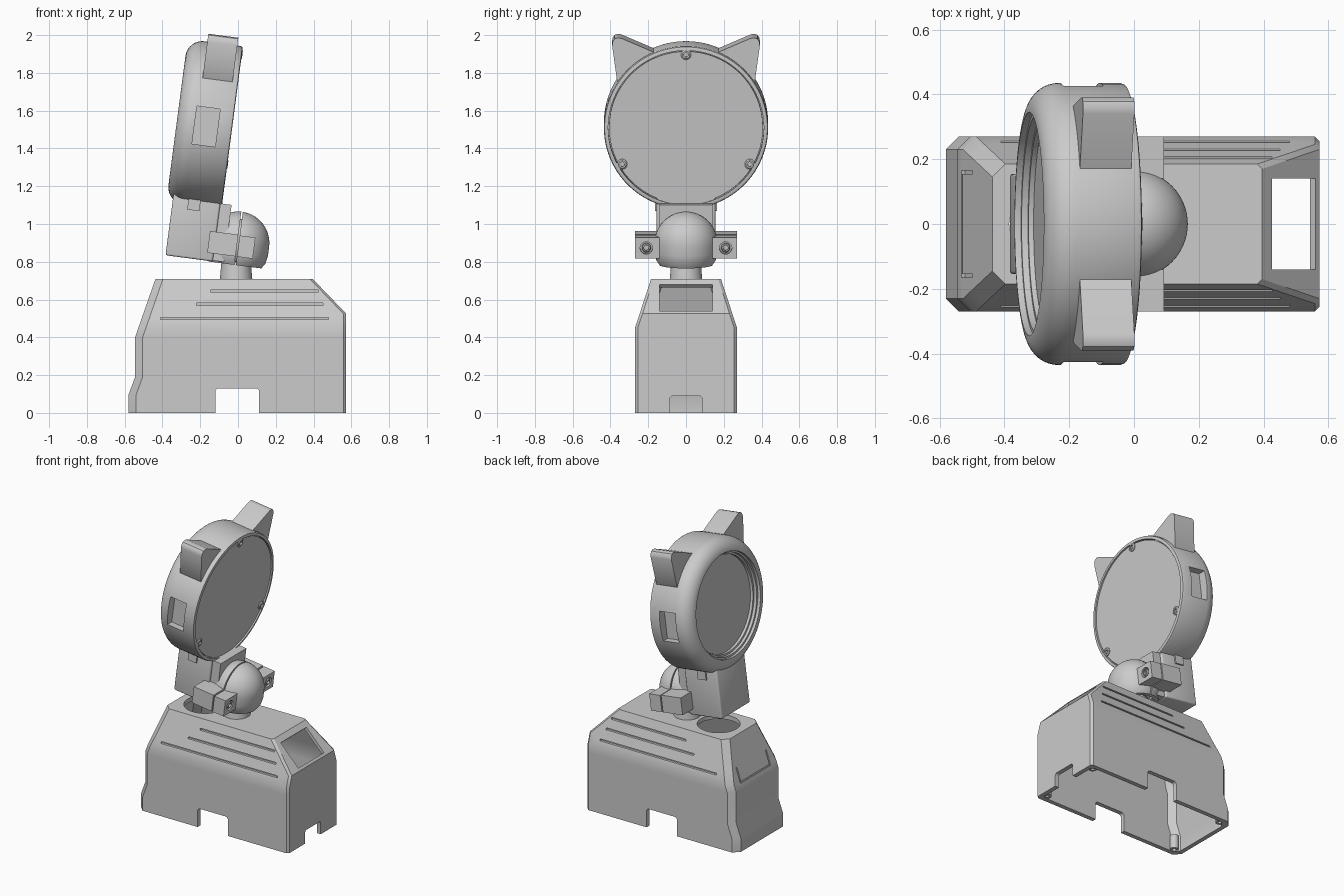
import bpy, bmesh
from math import radians, sin, cos, pi
from mathutils import Matrix, Vector

if "Cube" in bpy.data.objects:
    bpy.data.objects.remove(bpy.data.objects["Cube"])

I = Matrix.Identity(4)
T = lambda *v: Matrix.Translation(Vector(v))
# tilted frame of the head: origin at the ball joint, leaning toward +x
HEAD = T(0, 0, 0.9) @ Matrix.Rotation(radians(7.5), 4, 'Y')
TO_X = Matrix.Rotation(radians(90), 4, 'Y')


def finish(name, bm, mat=I):
    bmesh.ops.remove_doubles(bm, verts=bm.verts[:], dist=1e-5)
    bmesh.ops.transform(bm, matrix=mat, verts=bm.verts[:])
    bmesh.ops.recalc_face_normals(bm, faces=bm.faces[:])
    me = bpy.data.meshes.new(name)
    bm.to_mesh(me)
    bm.free()
    ob = bpy.data.objects.new(name, me)
    bpy.context.scene.collection.objects.link(ob)
    return ob


def box(name, lo, hi, mat=I, bevel=0.0):
    bm = bmesh.new()
    bmesh.ops.create_cube(bm, size=1)
    lo, hi = Vector(lo), Vector(hi)
    for v in bm.verts:
        v.co = (lo + hi) / 2 + v.co * (hi - lo)
    if bevel:
        bmesh.ops.bevel(bm, geom=bm.edges[:], offset=bevel, segments=3,
                        profile=0.5, affect='EDGES')
    return finish(name, bm, mat)


def lathe(name, profile, mat=I, n=64):
    """Revolve (radius, height) points around local z."""
    bm = bmesh.new()
    rings = [[bm.verts.new((r * cos(2 * pi * i / n), r * sin(2 * pi * i / n), h))
              for i in range(n)] for r, h in profile]
    for a, b in zip(rings, rings[1:]):
        for i in range(n):
            j = (i + 1) % n
            bm.faces.new((a[i], a[j], b[j], b[i]))
    return finish(name, bm, mat)


def disc(name, r, h0, h1, mat=I, n=32):
    return lathe(name, [(0, h0), (r, h0), (r, h1), (0, h1)], mat, n)


def prism(name, pts, x0, x1, mat=I):
    bm = bmesh.new()
    face = bm.faces.new([bm.verts.new((x0, y, z)) for y, z in pts])
    ext = bmesh.ops.extrude_face_region(bm, geom=[face], use_keep_orig=True)
    for v in ext['geom']:
        if isinstance(v, bmesh.types.BMVert):
            v.co.x = x1
    return finish(name, bm, mat)


def cut(ob, *cutters):
    bpy.context.view_layer.objects.active = ob
    for c in cutters:
        m = ob.modifiers.new("cut", 'BOOLEAN')
        m.operation, m.solver, m.object = 'DIFFERENCE', 'EXACT', c
        bpy.ops.object.modifier_apply(modifier=m.name)
        bpy.data.objects.remove(c)


def interp(table, z):
    for (z0, a), (z1, b) in zip(table, table[1:]):
        if z <= z1:
            return a + (b - a) * (z - z0) / (z1 - z0)
    return table[-1][1]


# base shell: chamfered rings lofted up the outside and the inside
LEFT = [(0, -.58), (.095, -.58), (.19, -.545), (.40, -.545), (.71, -.437)]
RIGHT = [(0, .573), (.525, .573), (.71, .395)]
HALF = [(0, .27), (.45, .27), (.71, .185)]
LEVELS = [0, .095, .19, .40, .45, .525]


def base_ring(bm, z, t):
    l, r, w = interp(LEFT, z) + t, interp(RIGHT, z) - t, interp(HALF, z) - t
    c, d = .04, .015
    half = [(l, w - c), (l + c, w), (r - d, w), (r, w - d)]
    return [bm.verts.new((x, y, z)) for x, y in half + [(x, -y) for x, y in half[::-1]]]


bm = bmesh.new()
outer = [base_ring(bm, z, 0) for z in LEVELS + [.71]]
inner = [base_ring(bm, z, .03) for z in LEVELS + [.68]]
chain = outer[::-1] + inner
for a, b in zip(chain, chain[1:]):
    for i in range(8):
        bm.faces.new((a[i], a[(i + 1) % 8], b[(i + 1) % 8], b[i]))
bm.faces.new(chain[0])
bm.faces.new(chain[-1])
base = finish("base_shell", bm)

# base openings: side notches, end notch, sloped window, round cable hole
slope = T(.4925, 0, .6085) @ Matrix.Rotation(radians(46.6), 4, 'Y')
cut(base,
    box("c", (-.12, -.4, -.13), (.112, .4, .13), bevel=.018),
    box("c", (.45, -.085, -.09), (.7, .085, .09), bevel=.015),
    box("c", (-.097, -.14, -.07), (.097, .14, .1), slope),
    disc("c", .135, .6, .8, T(-.25, 0, 0), 48))

# decorative grooves on the sloped sides and the left end
for z, x0, x1 in [(.645, -.145, .425), (.575, -.22, .45), (.50, -.41, .48)]:
    y = interp(HALF, z)
    for s in (1, -1):
        cut(base, box("c", (x0, s * y - .014, z - .006), (x1, s * y + .014, z + .006)))
lean = T(-.531, 0, .44) @ Matrix.Rotation(radians(19.2), 4, 'Y')
cut(base, box("c", (-.02, -.165, -.005), (.012, .165, .005), lean))
for s in (1, -1):
    cut(base, box("c", (-.02, s * .16 - .005, -.004), (.012, s * .16 + .005, .1), lean))

# screw bosses in the lower corners of the base
for x in (-.515, .525):
    for s in (1, -1):
        lathe("base_screw_boss", [(0, .03), (.012, .03), (.012, .005), (.028, .005),
                                  (.028, .10), (0, .10)], T(x, s * .222, 0), 24)

# ball on its tapered stem
stem = [(0, .69), (.088, .69), (.085, .715), (.078, .80)]
stem += [(.13 * sin(a), .9 - .13 * cos(a)) for a in [radians(40 + 14 * i) for i in range(11)]]
lathe("ball_stem", stem, T(-.01, 0, 0))

# split socket around the ball
dome = [(.166 * sin(radians(6 * i)), .166 * cos(radians(6 * i))) for i in range(16)]
dome += [(.166, -.05), (.158, -.09), (.14, -.118), (.115, -.118), (.115, -.03), (0, .1)]
socket = lathe("ball_socket", dome, HEAD)
cut(socket, box("c", (-.004, -.3, -.3), (.004, .3, .3), HEAD))

# clamp tabs with hex screws on both sides
for s in (1, -1):
    ys = sorted((s * .14, s * .27))
    box("clamp_tab_rear", (-.155, ys[0], -.073), (-.004, ys[1], .043), HEAD)
    tab = box("clamp_tab_front", (.004, ys[0], -.073), (.088, ys[1], .04), HEAD)
    at = HEAD @ T(0, s * .21, -.016) @ TO_X
    cut(tab, disc("c", .033, .06, .12, at))
    lathe("clamp_screw", [(0, .04), (.024, .04), (.024, .082), (.019, .088),
                          (.013, .088), (.013, .07), (0, .07)], at, 24)

# neck block, clamp plate and small side lugs
box("neck_block", (-.372, -.155, -.115), (-.12, .155, .26), HEAD, .01)
box("clamp_plate", (-.125, -.14, -.11), (-.06, .14, .195), HEAD)
for s in (1, -1):
    ys = sorted((s * .14, s * .165))
    box("neck_lug", (-.29, ys[0], .14), (-.225, ys[1], .23), HEAD)

# round head housing: recessed back plate, rounded front rim, recessed lens
R = HEAD @ T(0, 0, .6) @ TO_X
arc = [(.345 + .09 * cos(a), -.315 - .09 * sin(a)) for a in [radians(9 * i) for i in range(11)]]
housing_profile = [(0, -.16), (.412, -.16), (.412, -.11), (.422, -.11), (.431, -.113),
                   (.435, -.123)] + arc + [(.345, -.385), (.333, -.385), (.333, -.365),
                                           (.32, -.365), (.32, -.345), (0, -.345)]
housing = lathe("head_housing", housing_profile, R, 96)
for s in (1, -1):
    ys = sorted((s * .375, s * .5))
    cut(housing, box("c", (-.31, ys[0], .488), (-.186, ys[1], .69), HEAD))
disc("head_back_plate", .407, -.165, -.117, R, 96)
disc("head_lens", .315, -.35, -.342, R, 96)

# three screws around the back plate
for a in (90, 210, 330):
    at = HEAD @ T(0, .39 * cos(radians(a)), .6 + .39 * sin(radians(a))) @ TO_X
    lathe("back_plate_screw", [(0, -.14), (.027, -.14), (.027, -.112), (.02, -.107),
                               (.012, -.107), (.012, -.118), (0, -.118)], at, 24)

# pointed ears with rounded tips
ear = [(.33, .80), (.365, .845), (.391, 1.035), (.389, 1.055), (.378, 1.071),
       (.36, 1.077), (.34, 1.073), (.16, .995), (.18, .93)]
for s, side in ((1, "right"), (-1, "left")):
    prism("ear_" + side, [(s * y, w) for y, w in ear], -.30, -.14, HEAD)

# smooth the curved parts, keep hard edges
bpy.ops.object.select_all(action='DESELECT')
for ob in bpy.context.scene.objects:
    ob.select_set(True)
    bpy.context.view_layer.objects.active = ob
bpy.ops.object.shade_smooth_by_angle(angle=radians(32))
